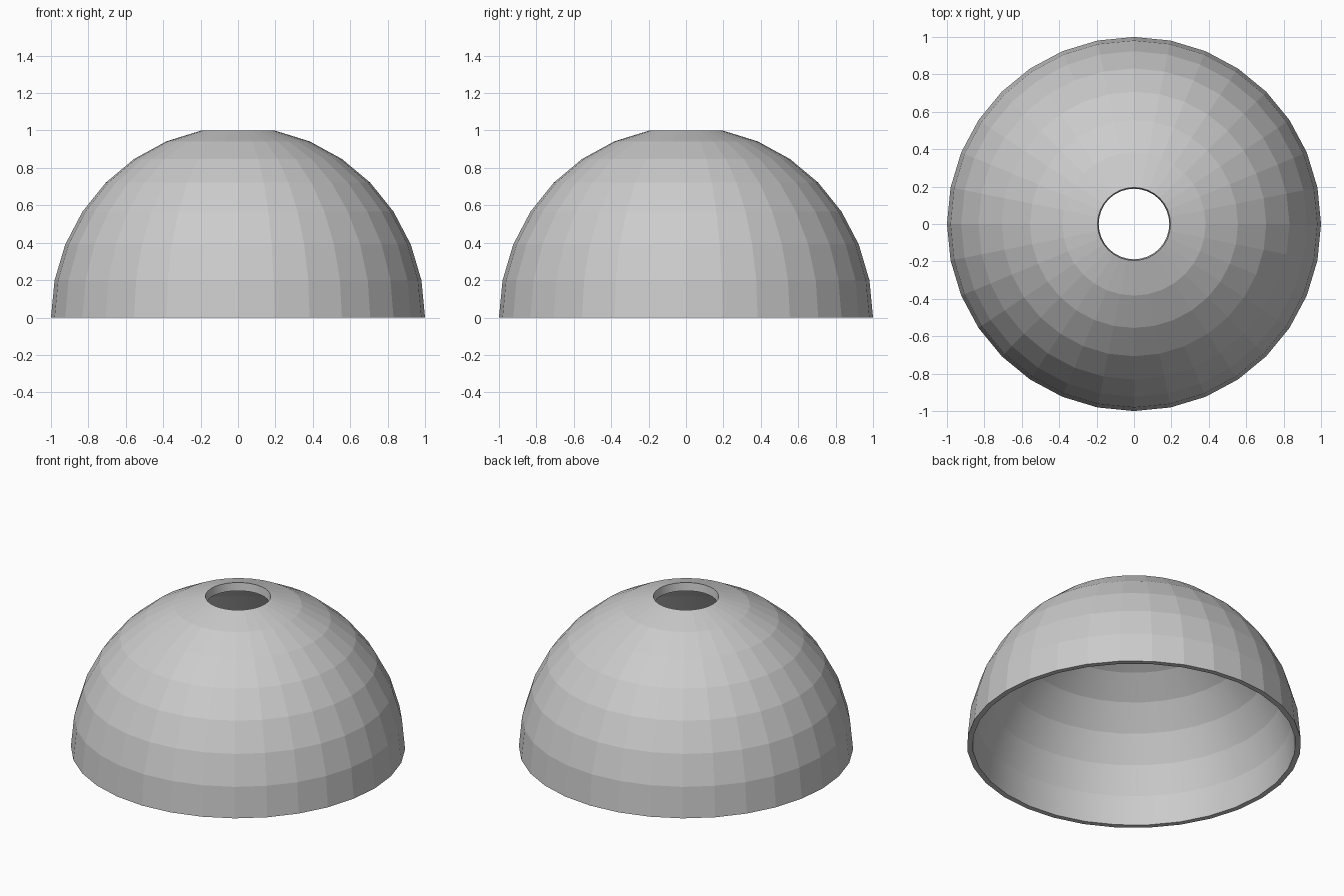
import bpy, bmesh, math

if "Cube" in bpy.data.objects:
    bpy.data.objects.remove(bpy.data.objects["Cube"])

SEG, BANDS = 32, 7
STEP = math.pi / 16
TOP = math.sin(BANDS * STEP)
INNER = 0.967


def ring(bm, r, z):
    return [bm.verts.new((r * math.cos(2 * math.pi * i / SEG),
                          r * math.sin(2 * math.pi * i / SEG), z)) for i in range(SEG)]


# Closed profile: outer skin from base to hole, then inner skin back to the base
outer = [(math.cos(k * STEP), math.sin(k * STEP) / TOP) for k in range(BANDS + 1)]
inner = [(INNER * math.cos(k * STEP), INNER * math.sin(k * STEP))
         for k in range(BANDS, -1, -1)]

bm = bmesh.new()
rings = [ring(bm, r, z) for r, z in outer + inner]
for k in range(len(rings)):
    a, b = rings[k], rings[(k + 1) % len(rings)]
    for i in range(SEG):
        j = (i + 1) % SEG
        f = bm.faces.new((a[i], a[j], b[j], b[i]))
        # faceted outside, smooth hole wall and inside
        f.smooth = k >= BANDS
bmesh.ops.recalc_face_normals(bm, faces=bm.faces)

# Sharp horizontal edges between the inner bands
for k in [0] + list(range(BANDS, len(rings))):
    for i in range(SEG):
        bm.edges.get((rings[k][i], rings[k][(i + 1) % SEG])).smooth = False

mesh = bpy.data.meshes.new("dome_shell")
bm.to_mesh(mesh)
bm.free()
dome = bpy.data.objects.new("dome_shell", mesh)
bpy.context.collection.objects.link(dome)
